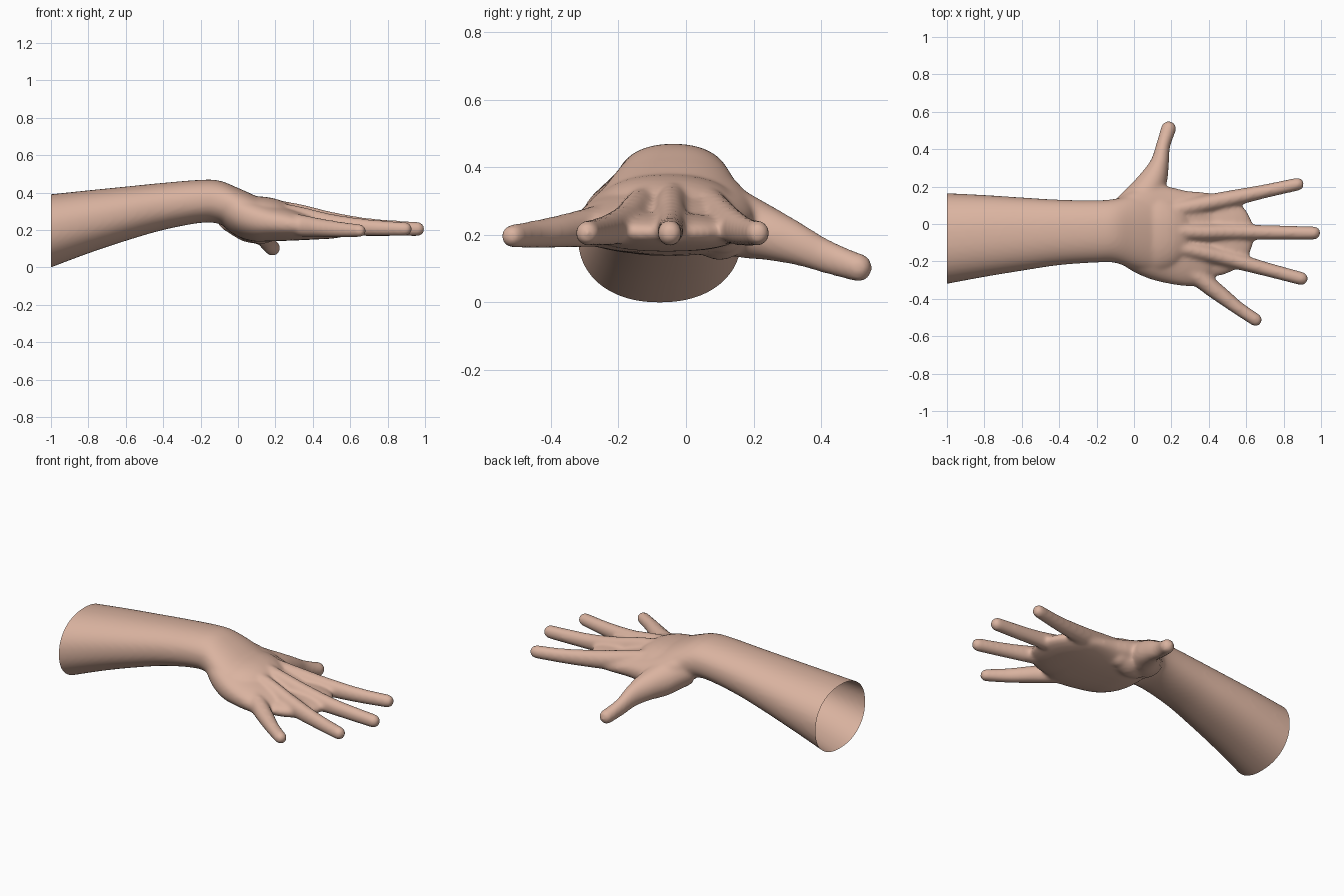
import bpy, bmesh, math
from mathutils import Vector

if "Cube" in bpy.data.objects:
    bpy.data.objects.remove(bpy.data.objects["Cube"])

skin = bpy.data.materials.new("skin")
skin.diffuse_color = (0.70, 0.45, 0.35, 1)
skin.use_nodes = True
skin.node_tree.nodes["Principled BSDF"].inputs["Base Color"].default_value = skin.diffuse_color
bm = bmesh.new()


def catmull(p, t):
    # smooth interpolation through tuples of numbers
    i = min(int(t), len(p) - 2)
    f = t - i
    a, b, c, d = p[max(i - 1, 0)], p[i], p[i + 1], p[min(i + 2, len(p) - 1)]
    return [0.5 * (2 * q + (r - o) * f + (2 * o - 5 * q + 4 * r - s) * f * f
            + (3 * q - o - 3 * r + s) * f ** 3) for o, q, r, s in zip(a, b, c, d)]


def tube(pts, power=2.0, cap=True, steps=8, n=40, heading=None):
    # pts: x, y, z, half width, half height; round cap on the far end
    rows = [catmull(pts, k / steps) for k in range((len(pts) - 1) * steps + 1)]
    dirs = []
    for k in range(len(rows)):
        a, b = rows[max(k - 1, 0)], rows[min(k + 1, len(rows) - 1)]
        dirs.append(heading or Vector((b[0] - a[0], b[1] - a[1], 0)).normalized())
    if cap:
        x, y, z, w, h = rows[-1]
        for k in range(1, 8):
            a = k / 8 * math.pi / 2
            rows.append([x + dirs[-1].x * w * math.sin(a), y + dirs[-1].y * w * math.sin(a),
                         z, w * math.cos(a), h * math.cos(a)])
            dirs.append(dirs[-1])
    rings = []
    for (x, y, z, w, h), d in zip(rows, dirs):
        side = Vector((-d.y, d.x, 0))
        ring = []
        for j in range(n):
            c, s = math.cos(2 * math.pi * j / n), math.sin(2 * math.pi * j / n)
            u = math.copysign(abs(c) ** (2 / power), c) * w
            v = math.copysign(abs(s) ** (2 / power), s) * h
            ring.append(bm.verts.new(Vector((x, y, z + v)) + side * u))
        rings.append(ring)
    for a, b in zip(rings, rings[1:]):
        for j in range(n):
            bm.faces.new((a[j], a[(j + 1) % n], b[(j + 1) % n], b[j]))
    bm.faces.new(rings[0][::-1])
    bm.faces.new(rings[-1])


def section(x, y0, y1, z0, z1):
    return (x, (y0 + y1) / 2, (z0 + z1) / 2, (y1 - y0) / 2, (z1 - z0) / 2)


X = Vector((1, 0, 0))
# forearm and wrist
tube([section(*s) for s in (
    (-1.06, -.333, .168, -.022, .385), (-1, -.32, .165, 0, .391), (-.8, -.283, .155, .075, .412),
    (-.6, -.25, .142, .142, .432), (-.4, -.22, .13, .20, .452), (-.2, -.206, .127, .238, .468),
    (-.1, -.208, .135, .232, .464), (0, -.245, .16, .185, .425), (.1, -.27, .16, .16, .38))],
    power=2.2, heading=X)
# palm
tube([section(*s) for s in (
    (-.12, -.17, .11, .26, .43), (-.02, -.245, .175, .175, .41), (.08, -.292, .205, .14, .375),
    (.18, -.318, .20, .14, .34), (.28, -.332, .178, .143, .315), (.37, -.325, .17, .147, .285),
    (.42, -.28, .165, .15, .265))], power=2.3, heading=X)
# ball of the thumb and thumb
tube([(-.06, .03, .30, .10, .10), (.04, .13, .245, .10, .105), (.105, .24, .208, .075, .083),
      (.138, .33, .175, .05, .066), (.156, .42, .135, .038, .052), (.185, .51, .103, .041, .043)])
tube([(.02, .08, .22, .08, .07), (.12, .10, .20, .08, .075), (.2, .11, .20, .06, .055)])
# fingers, each running back into the palm as a knuckle ridge
for f in (
    [(.10, .05, .31, .05, .05), (.32, .095, .255, .048, .062), (.5, .132, .228, .045, .054),
     (.7, .175, .21, .037, .043), (.875, .213, .205, .035, .037)],
    [(.10, -.03, .33, .05, .05), (.34, -.045, .275, .046, .062), (.5, -.043, .238, .045, .06),
     (.7, -.045, .217, .039, .046), (.962, -.048, .205, .036, .038)],
    [(.10, -.10, .32, .05, .05), (.34, -.148, .262, .046, .062), (.5, -.185, .23, .045, .056),
     (.7, -.24, .213, .038, .044), (.895, -.292, .205, .036, .037)],
    [(.08, -.17, .28, .05, .05), (.30, -.26, .23, .05, .06), (.44, -.36, .212, .046, .05),
     (.55, -.445, .202, .037, .042), (.65, -.512, .196, .035, .035)],
):
    tube(f)

mesh = bpy.data.meshes.new("hand_and_forearm")
bmesh.ops.recalc_face_normals(bm, faces=bm.faces)
bm.to_mesh(mesh)
bm.free()
hand = bpy.data.objects.new("hand_and_forearm", mesh)
bpy.context.collection.objects.link(hand)

# fuse the parts and soften the joins
rm = hand.modifiers.new("fuse", "REMESH")
rm.mode = "VOXEL"
rm.voxel_size = 0.01
sm = hand.modifiers.new("soften", "SMOOTH")
sm.factor = 0.5
sm.iterations = 12
dg = bpy.context.evaluated_depsgraph_get()
fused = bpy.data.meshes.new_from_object(hand.evaluated_get(dg))
hand.modifiers.clear()
hand.data = fused

# open cut end of the forearm
bm = bmesh.new()
bm.from_mesh(fused)
bmesh.ops.bisect_plane(bm, geom=bm.verts[:] + bm.edges[:] + bm.faces[:],
                       plane_co=(-1, 0, 0), plane_no=(-1, 0, 0), clear_outer=True)
for face in bm.faces:
    face.smooth = True
    face.material_index = 0
bm.to_mesh(fused)
bm.free()
fused.materials.clear()
fused.materials.append(skin)
